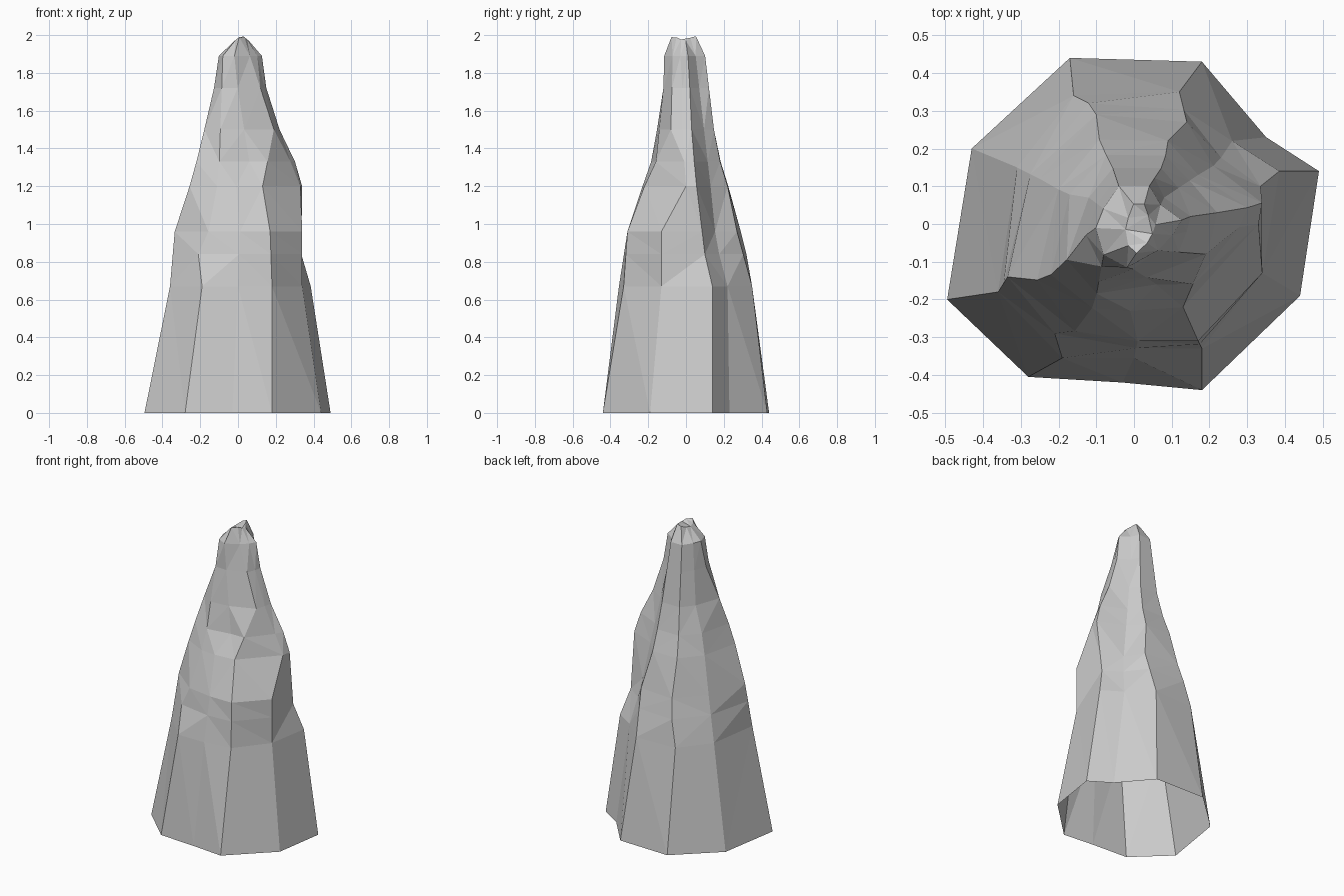
import bpy
import bmesh

# Remove the default cube
default_cube = bpy.data.objects.get("Cube")
if default_cube:
    bpy.data.objects.remove(default_cube, do_unlink=True)

# Stone material
stone = bpy.data.materials.new("pale grey stone")
stone.use_nodes = True
stone_colour = (.6, .6, .6, 1)
stone.diffuse_color = stone_colour
stone.node_tree.nodes["Principled BSDF"].inputs["Base Color"].default_value = stone_colour

# Heights of the rock strata
strata = [0, .67, .84, .96, 1.2, 1.33, 1.5, 1.72, 1.89]


def ridge(*path):
    """Sample a ridge path (x, y, z) once at every stratum height."""
    samples = []
    for height in strata:
        point = path[-1][:2]
        for lower, upper in zip(path, path[1:]):
            if lower[2] <= height <= upper[2]:
                blend = (height - lower[2]) / (upper[2] - lower[2])
                point = [a + (b - a) * blend for a, b in zip(lower[:2], upper[:2])]
                break
        samples.append((point[0], point[1], height))
    return samples


# Ridges and gullies climbing the spire, counterclockwise from the front
front_left = ridge((-.28, -.405, 0), (-.19, -.355, .67), (-.21, -.29, .84),
                   (-.13, -.28, 1.02), (-.1, -.19, 1.3), (-.08, -.08, 1.9))
front_middle = ridge((-.03, -.42, 0), (0, -.355, .67), (.01, -.31, .96),
                     (-.01, -.23, 1.2), (.06, -.16, 1.33), (0, -.12, 1.7), (-.02, -.115, 1.9))
front_right = ridge((.18, -.44, 0), (.18, -.33, .67), (.17, -.31, .96),
                    (.13, -.22, 1.2), (.19, -.08, 1.5), (.06, -.07, 1.9))
right_front = ridge((.44, -.19, 0), (.34, -.13, .67), (.34, -.13, .96),
                    (.33, 0, 1.2), (.21, -.02, 1.5), (.14, -.02, 1.72), (.1, -.03, 1.9))
right_ridge = ridge((.49, .14, 0), (.385, .14, .67), (.335, .1, .84),
                    (.34, .05, 1.25), (.22, .03, 1.5), (.15, .02, 1.72), (.125, .01, 1.9))
right_gully = ridge((.35, .23, 0), (.26, .22, .67), (.22, .16, .9),
                    (.17, .13, 1.2), (.08, .07, 1.72), (.07, .05, 1.9))
back_right = ridge((.18, .43, 0), (.12, .35, .67), (.14, .27, .96),
                   (.09, .22, 1.2), (.08, .16, 1.4), (.04, .1, 1.9))
back_left = ridge((-.17, .44, 0), (-.16, .34, .67), (-.12, .32, .84),
                  (-.1, .29, .96), (-.09, .21, 1.25), (-.06, .16, 1.4), (-.04, .1, 1.9))
left_back = ridge((-.43, .2, 0), (-.31, .15, .67), (-.25, .12, .96),
                  (-.18, .08, 1.3), (-.12, .07, 1.5), (-.08, .04, 1.9))
left_front = ridge((-.495, -.2, 0), (-.36, -.18, .67), (-.335, -.14, .96),
                   (-.24, -.15, 1.25), (-.19, -.11, 1.45), (-.12, -.02, 1.75), (-.1, -.01, 1.9))

columns = [front_left, front_middle, front_right, right_front, right_ridge,
           right_gully, back_right, back_left, left_back, left_front]

# Blunt crown: each ridge leans in towards the peak
for column in columns:
    x, y, z = column[-1]
    crown_x = .02 + (x - .02) * .35
    column.append((crown_x, -.02 + (y + .02) * .6, 2 - abs(crown_x - .02) * .8))

# Loft the ridges into an open-bottomed shell
bm = bmesh.new()
grid = [[bm.verts.new(point) for point in column] for column in columns]
for index, column in enumerate(grid):
    neighbour = grid[(index + 1) % len(grid)]
    for level in range(len(column) - 1):
        bm.faces.new((column[level], neighbour[level],
                      neighbour[level + 1], column[level + 1]))
bm.faces.new([column[-1] for column in grid])
bmesh.ops.triangulate(bm, faces=bm.faces[:], quad_method='SHORT_EDGE')

mesh = bpy.data.meshes.new("rock_spire")
bm.to_mesh(mesh)
bm.free()
mesh.materials.append(stone)
rock_spire = bpy.data.objects.new("rock_spire", mesh)
bpy.context.collection.objects.link(rock_spire)
